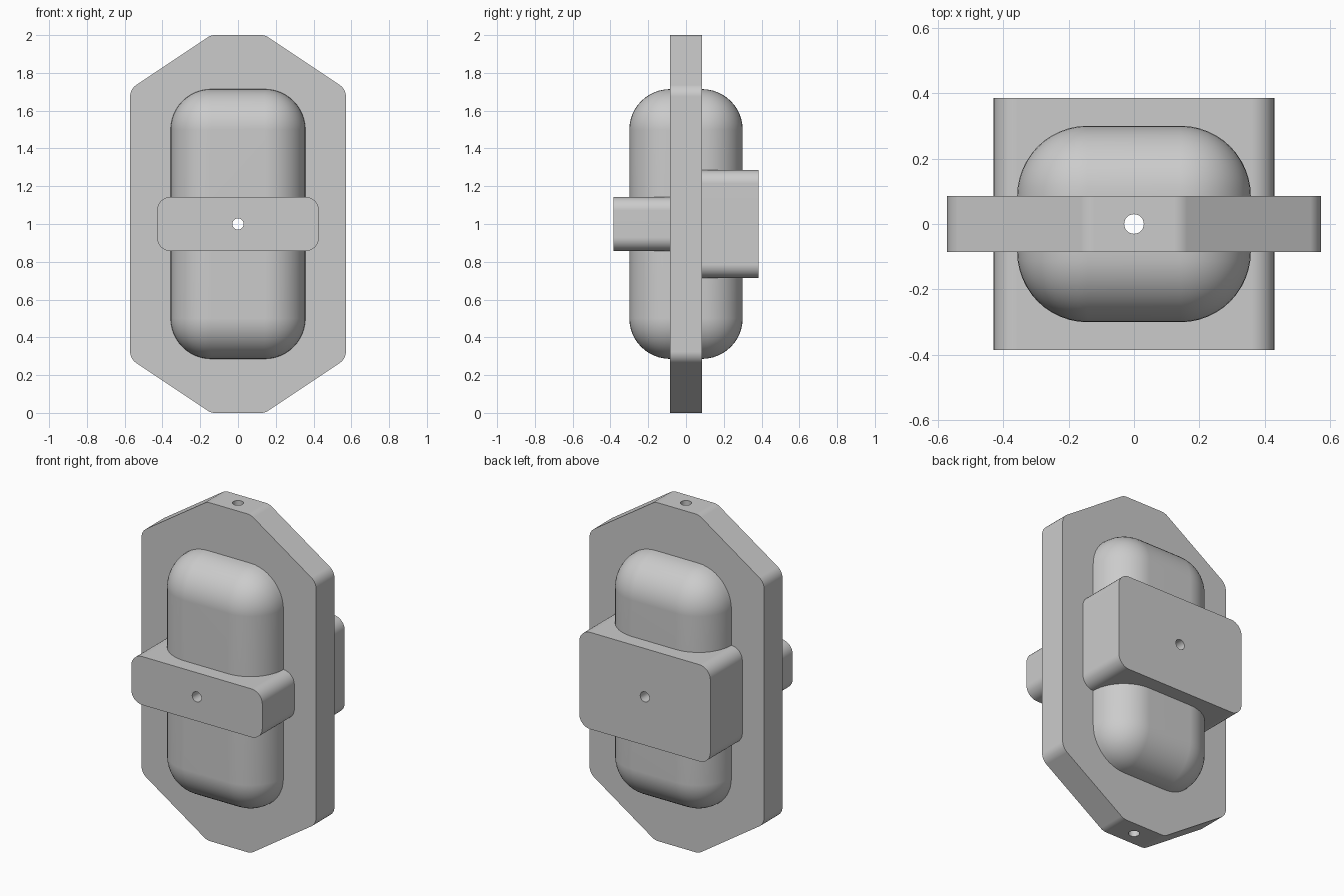
import bpy
import bmesh
from math import pi, sin, cos, tan
from mathutils import Vector, Matrix

if "Cube" in bpy.data.objects:
    bpy.data.objects.remove(bpy.data.objects["Cube"])


def new_object(name, bm):
    bmesh.ops.recalc_face_normals(bm, faces=bm.faces)
    mesh = bpy.data.meshes.new(name)
    bm.to_mesh(mesh)
    bm.free()
    obj = bpy.data.objects.new(name, mesh)
    bpy.context.collection.objects.link(obj)
    return obj


def fillet(points, radius, steps=8):
    """Round every corner of a closed convex polygon with a true arc."""
    result = []
    for i, p in enumerate(points):
        p = Vector(p)
        a = (Vector(points[i - 1]) - p).normalized()
        b = (Vector(points[(i + 1) % len(points)]) - p).normalized()
        half = a.angle(b) / 2
        centre = p + (a + b).normalized() * radius / sin(half)
        start = p + a * radius / tan(half) - centre
        end = p + b * radius / tan(half) - centre
        turn = pi - 2 * half
        for k in range(steps + 1):
            t = k / steps
            result.append(centre + (start * sin((1 - t) * turn) + end * sin(t * turn)) / sin(turn))
    return result


def slab(name, points, radius, y0, y1):
    """Rounded XZ outline extruded along y."""
    bm = bmesh.new()
    face = bm.faces.new([bm.verts.new((p.x, y0, p.y)) for p in fillet(points, radius)])
    ext = bmesh.ops.extrude_face_region(bm, geom=[face])
    verts = [v for v in ext["geom"] if isinstance(v, bmesh.types.BMVert)]
    bmesh.ops.translate(bm, verts=verts, vec=(0, y1 - y0, 0))
    return new_object(name, bm)


def rectangle(w, z0, z1):
    return [(-w, z0), (w, z0), (w, z1), (-w, z1)]


def drill(name, axis):
    bm = bmesh.new()
    bmesh.ops.create_cone(bm, cap_ends=True, segments=32, radius1=0.03, radius2=0.03, depth=3,
                          matrix=Matrix.Translation((0, 0, 1)) @ Matrix.Rotation(pi / 2 if axis == "Y" else 0, 4, "X"))
    obj = new_object(name, bm)
    obj.hide_render = True
    return obj


def combine(target, other, operation):
    mod = target.modifiers.new("combine", "BOOLEAN")
    mod.operation = operation
    mod.solver = "EXACT"
    mod.object = other
    bpy.context.view_layer.objects.active = target
    bpy.ops.object.modifier_apply(modifier=mod.name)
    bpy.data.objects.remove(other)


# Flat eight-sided plate
plate = slab("housing", [(-0.143, 0), (0.143, 0), (0.571, 0.286), (0.571, 1.714),
                         (0.143, 2), (-0.143, 2), (-0.571, 1.714), (-0.571, 0.286)],
             0.071, -0.0857, 0.0857)

# Rounded capsule-like body through the plate
bm = bmesh.new()
bmesh.ops.create_cube(bm, size=1, matrix=Matrix.Translation((0, 0, 1)) @ Matrix.Diagonal((0.714, 0.6, 1.428, 1)))
bmesh.ops.bevel(bm, geom=bm.edges[:], offset=0.215, segments=12, profile=0.5, affect="EDGES")
body = new_object("body", bm)

# Narrow front block and tall back block
front_block = slab("front_block", rectangle(0.4286, 0.857, 1.143), 0.071, -0.385, -0.02)
back_block = slab("back_block", rectangle(0.4286, 0.714, 1.286), 0.071, 0.02, 0.385)

for part in (body, front_block, back_block):
    combine(plate, part, "UNION")

# Through holes front to back and top to bottom
for axis in "YZ":
    combine(plate, drill("drill_" + axis, axis), "DIFFERENCE")

bpy.ops.object.select_all(action="DESELECT")
plate.select_set(True)
bpy.context.view_layer.objects.active = plate
bpy.ops.object.shade_smooth_by_angle(angle=pi / 6)
weighted = plate.modifiers.new("weighted_normals", "WEIGHTED_NORMAL")
weighted.keep_sharp = True
